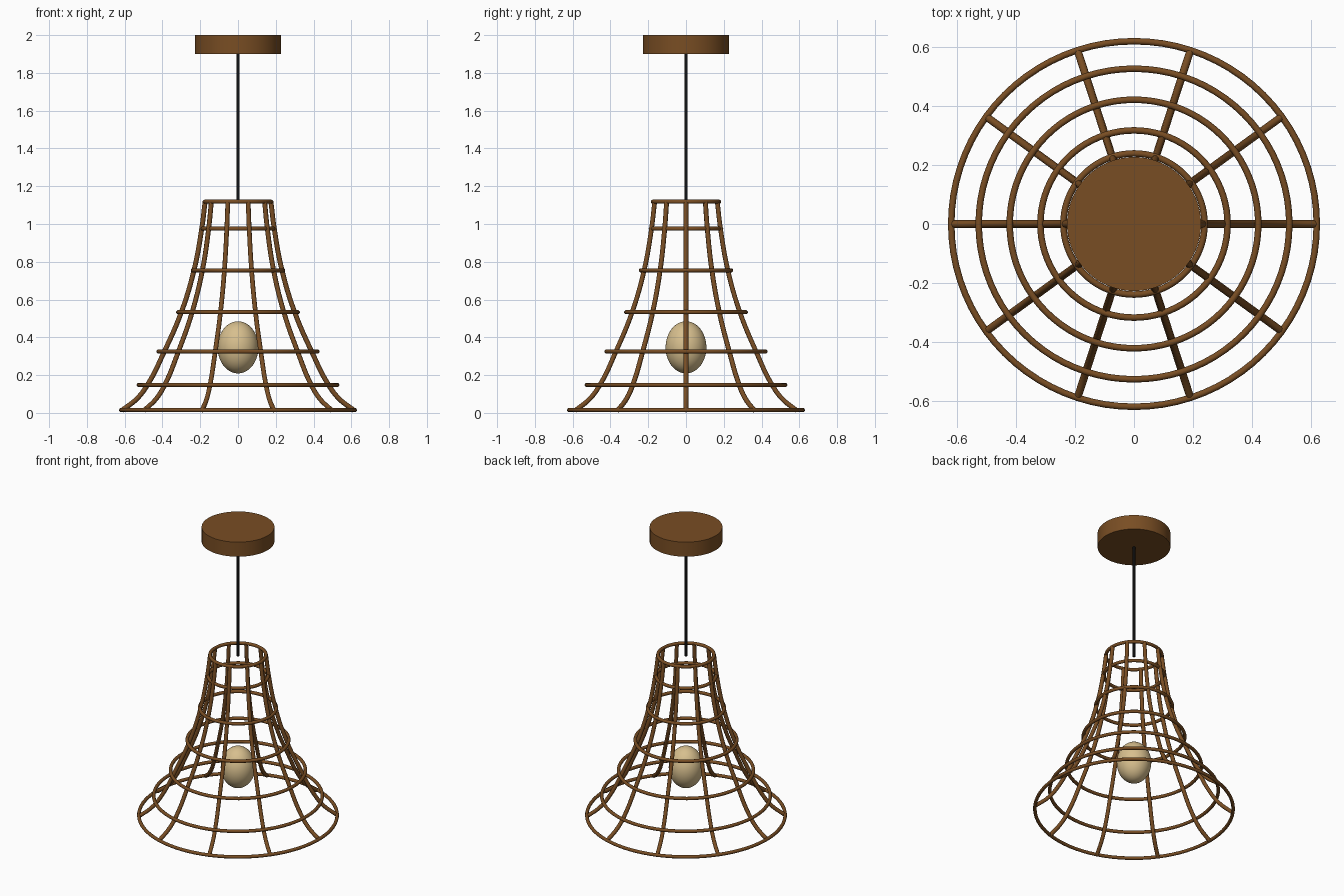
import bpy, math

cube = bpy.data.objects.get("Cube")
if cube:
    bpy.data.objects.remove(cube, do_unlink=True)


def material(name, rgb):
    m = bpy.data.materials.new(name)
    m.use_nodes = True
    m.diffuse_color = (*rgb, 1)
    m.node_tree.nodes["Principled BSDF"].inputs["Base Color"].default_value = (*rgb, 1)
    return m


wood = material("brown wood", (0.19, 0.075, 0.017))
black = material("black cable", (0.006, 0.006, 0.006))
cream = material("cream glass", (0.68, 0.52, 0.27))


def finish(name, mat, smooth=True):
    ob = bpy.context.object
    ob.name = name
    ob.data.materials.append(mat)
    if smooth:
        bpy.ops.object.shade_smooth_by_angle(angle=math.radians(40))
    return ob


def cylinder(name, mat, radius, bottom, top, sides):
    bpy.ops.mesh.primitive_cylinder_add(vertices=sides, radius=radius, depth=top - bottom,
                                        location=(0, 0, (top + bottom) / 2))
    return finish(name, mat)


# Ceiling canopy and hanging cable
cylinder("ceiling_canopy", wood, 0.227, 1.9, 2.0, 64)
cylinder("cable", black, 0.008, 1.11, 1.91, 16)

# Bulb
bpy.ops.mesh.primitive_uv_sphere_add(segments=48, ring_count=24, radius=1, location=(0, 0, 0.347))
bulb = finish("bulb", cream)
bulb.scale = (0.108, 0.108, 0.138)

# Hoops, wrapped around the ribs: (outer radius, height)
wire = 0.011
hoops = [(0.63, 0.015), (0.537, 0.148), (0.432, 0.325), (0.328, 0.533),
         (0.25, 0.755), (0.198, 0.975), (0.186, 1.118)]
for i, (outer, z) in enumerate(hoops):
    bpy.ops.mesh.primitive_torus_add(major_segments=80, minor_segments=10,
                                     major_radius=outer - wire, minor_radius=wire,
                                     location=(0, 0, z))
    finish(f"hoop_{i + 1}", wood)

# Flared ribs: one curve profile, turned around the axis
profile = [(0.615, 0.013), (0.535, 0.075), (0.478, 0.15), (0.39, 0.325), (0.3, 0.533),
           (0.233, 0.755), (0.192, 0.975), (0.174, 1.12)]
curve = bpy.data.curves.new("rib_profile", "CURVE")
curve.dimensions = "3D"
curve.bevel_depth = 0.013
curve.bevel_resolution = 2
curve.resolution_u = 6
curve.use_fill_caps = True
spline = curve.splines.new("BEZIER")
spline.bezier_points.add(len(profile) - 1)
for p, (r, z) in zip(spline.bezier_points, profile):
    p.co = (r, 0, z)
    p.handle_left_type = p.handle_right_type = "AUTO"
curve.materials.append(wood)
ribs = 10
for i in range(ribs):
    rib = bpy.data.objects.new(f"rib_{i + 1}", curve)
    rib.rotation_euler.z = i * math.tau / ribs
    bpy.context.collection.objects.link(rib)
